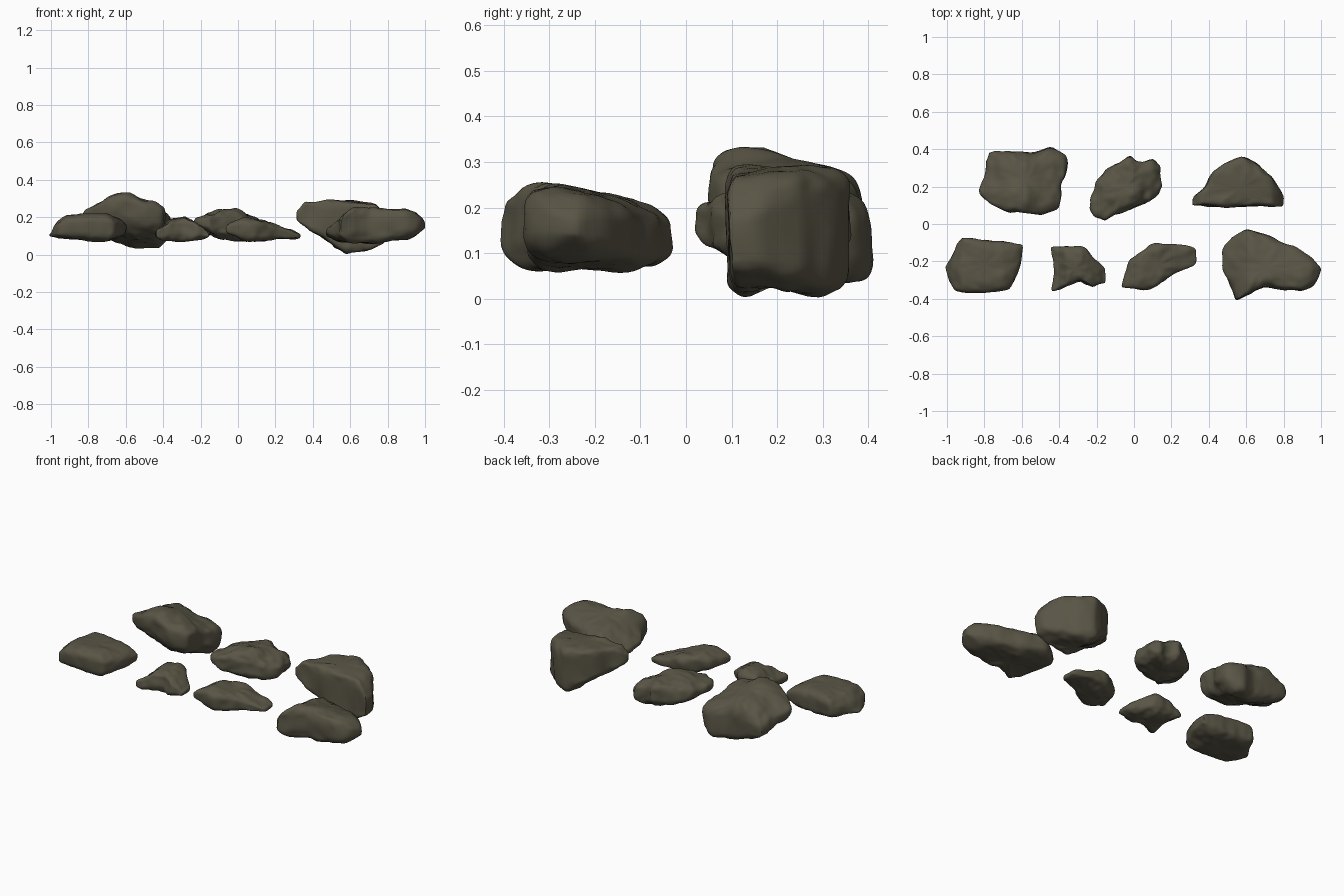
import bpy, bmesh, math
from mathutils import Vector, noise

cube = bpy.data.objects.get("Cube")
if cube:
    bpy.data.objects.remove(cube, do_unlink=True)

stone = bpy.data.materials.new("olive_grey_stone")
stone.use_nodes = True
stone.diffuse_color = (0.1, 0.09, 0.06, 1)
stone.node_tree.nodes["Principled BSDF"].inputs["Base Color"].default_value = stone.diffuse_color
stone.node_tree.nodes["Principled BSDF"].inputs["Roughness"].default_value = 0.9

SIDES, LEVELS = 80, 32


def resample(outline, count):
    """Spread points evenly along a closed outline, then soften the corners."""
    pts = [Vector(p) / 100 for p in outline]
    edges = list(zip(pts, pts[1:] + pts[:1]))
    total = sum((b - a).length for a, b in edges)
    ring = []
    for i in range(count):
        d = total * i / count
        for a, b in edges:
            length = (b - a).length
            if d <= length:
                ring.append(a.lerp(b, d / length))
                break
            d -= length
    return [(ring[i - 1] + ring[i] * 2 + ring[(i + 1) % count]) / 4 for i in range(count)]


def height(profile, x):
    """Interpolate a height along an x profile."""
    pts = [Vector(p) / 100 for p in profile]
    if x <= pts[0].x:
        return pts[0].y
    for a, b in zip(pts, pts[1:]):
        if x <= b.x:
            return a.lerp(b, (x - a.x) / (b.x - a.x)).y
    return pts[-1].y


def power(v, e):
    return math.copysign(abs(v) ** e, v)


def rock(name, outline, top, bottom, block=4, tilt=0, under=0, rough=0.012):
    """Wrap a plan outline between two height profiles and weather the surface.
    tilt and under slope the upper and lower sides from front to back."""
    ring = resample(outline, SIDES)
    centre = sum(ring, Vector((0, 0))) / SIDES
    bm = bmesh.new()

    def point(flat, h):
        hi = height(top, flat.x) + tilt * (flat.y - centre.y)
        lo = height(bottom, flat.x) + under * (flat.y - centre.y)
        return bm.verts.new((flat.x, flat.y, (hi + lo) / 2 + h * (hi - lo) / 2))

    rows = []
    for k in range(1, LEVELS):
        phi = math.pi * (k / LEVELS - 0.5)
        r, h = power(math.cos(phi), 2 / block), power(math.sin(phi), 2 / block)
        rows.append([point(centre.lerp(p, r), h) for p in ring])
    for a, b in zip(rows, rows[1:]):
        for i in range(SIDES):
            j = (i + 1) % SIDES
            bm.faces.new((a[i], a[j], b[j], b[i]))
    for row, h in ((rows[0], -1), (rows[-1], 1)):
        pole = point(centre, h)
        for i in range(SIDES):
            bm.faces.new((row[i], row[(i + 1) % SIDES], pole))
    bmesh.ops.recalc_face_normals(bm, faces=bm.faces)
    bm.normal_update()

    # Broad dents plus finer weathering
    moves = []
    for v in bm.verts:
        broad = noise.noise(v.co * 9)
        fine = noise.noise(v.co * 26)
        moves.append(v.normal * rough * (broad + fine * 0.5 - 0.1))
    for v, m in zip(bm.verts, moves):
        v.co += m
    bmesh.ops.smooth_vert(bm, verts=bm.verts, factor=0.3, use_axis_x=True, use_axis_y=True, use_axis_z=True)

    mesh = bpy.data.meshes.new(name)
    bm.to_mesh(mesh)
    bm.free()
    mesh.materials.append(stone)
    obj = bpy.data.objects.new(name, mesh)
    bpy.context.collection.objects.link(obj)
    bpy.ops.object.select_all(action="DESELECT")
    obj.select_set(True)
    bpy.context.view_layer.objects.active = obj
    bpy.ops.object.shade_smooth_by_angle(angle=math.radians(40))


# Back row
rock("back_left_boulder",
     [(-83, 18), (-79, 12), (-69, 7), (-53, 5), (-40, 8), (-38, 16), (-39, 21), (-36, 25),
      (-36, 36), (-45, 41), (-53, 38), (-64, 39), (-78, 39), (-79, 28)],
     [(-82, 23), (-76, 26), (-65, 31), (-58, 31), (-50, 28), (-38, 26)],
     [(-82, 15), (-75, 12), (-62, 9), (-55, 6), (-42, 6), (-38, 9)],
     block=3.6, tilt=-0.22, under=-0.35, rough=0.014)
rock("back_middle_stone",
     [(-23, 13), (-22, 5), (-16, 1), (-2, 7), (9, 12), (15, 20), (15, 31), (10, 35), (5, 33),
      (-2, 37), (-13, 31), (-19, 22)],
     [(-22, 21), (-10, 24), (0, 24), (7, 21), (15, 18)],
     [(-22, 14), (-12, 9), (5, 7), (12, 7), (15, 9)], block=3.3, rough=0.018)
rock("back_right_boulder",
     [(31, 10), (32, 15), (38, 20), (42, 28), (48, 33), (58, 36), (66, 32), (74, 25), (80, 15),
      (80, 9), (70, 10), (57, 9)],
     [(31, 24), (36, 29), (58, 29), (74, 27), (80, 20)],
     [(31, 18), (45, 9), (58, 0), (70, 2), (80, 6)], block=7, rough=0.012)

# Front row
rock("front_left_stone",
     [(-101, -23), (-92, -7), (-72, -9), (-59, -11), (-60, -21), (-66, -35), (-77, -37), (-96, -36)],
     [(-100, 12), (-97, 17), (-92, 21), (-84, 22), (-70, 22), (-60, 18)],
     [(-100, 9), (-90, 8), (-70, 7), (-60, 9)], block=3.9, rough=0.01)
rock("front_small_stone",
     [(-45, -12), (-36, -12), (-26, -13), (-21, -19), (-15, -24), (-15, -32), (-22, -34),
      (-29, -31), (-37, -34), (-44, -36), (-43, -25)],
     [(-44, 14), (-36, 19), (-28, 20), (-22, 18), (-16, 14)],
     [(-44, 8), (-30, 7), (-16, 8)], block=3.4, rough=0.014)
rock("front_slim_stone",
     [(-7, -34), (-3, -20), (9, -11), (18, -10), (33, -13), (33, -22), (19, -28), (9, -35)],
     [(-6, 17), (3, 20), (15, 18), (25, 14), (32, 12)],
     [(-6, 10), (5, 7), (20, 8), (32, 8)], block=3.8, rough=0.012)
rock("front_right_boulder",
     [(47, -24), (48, -12), (54, -6), (60, -3), (72, -6), (83, -11), (93, -16), (101, -24),
      (97, -32), (90, -36), (82, -36), (70, -33), (62, -38), (54, -42), (51, -32)],
     [(47, 15), (54, 20), (62, 24), (90, 24), (95, 23), (100, 20)],
     [(47, 9), (53, 6), (75, 6), (93, 8), (99, 11)], block=3.5, tilt=-0.17, rough=0.012)
